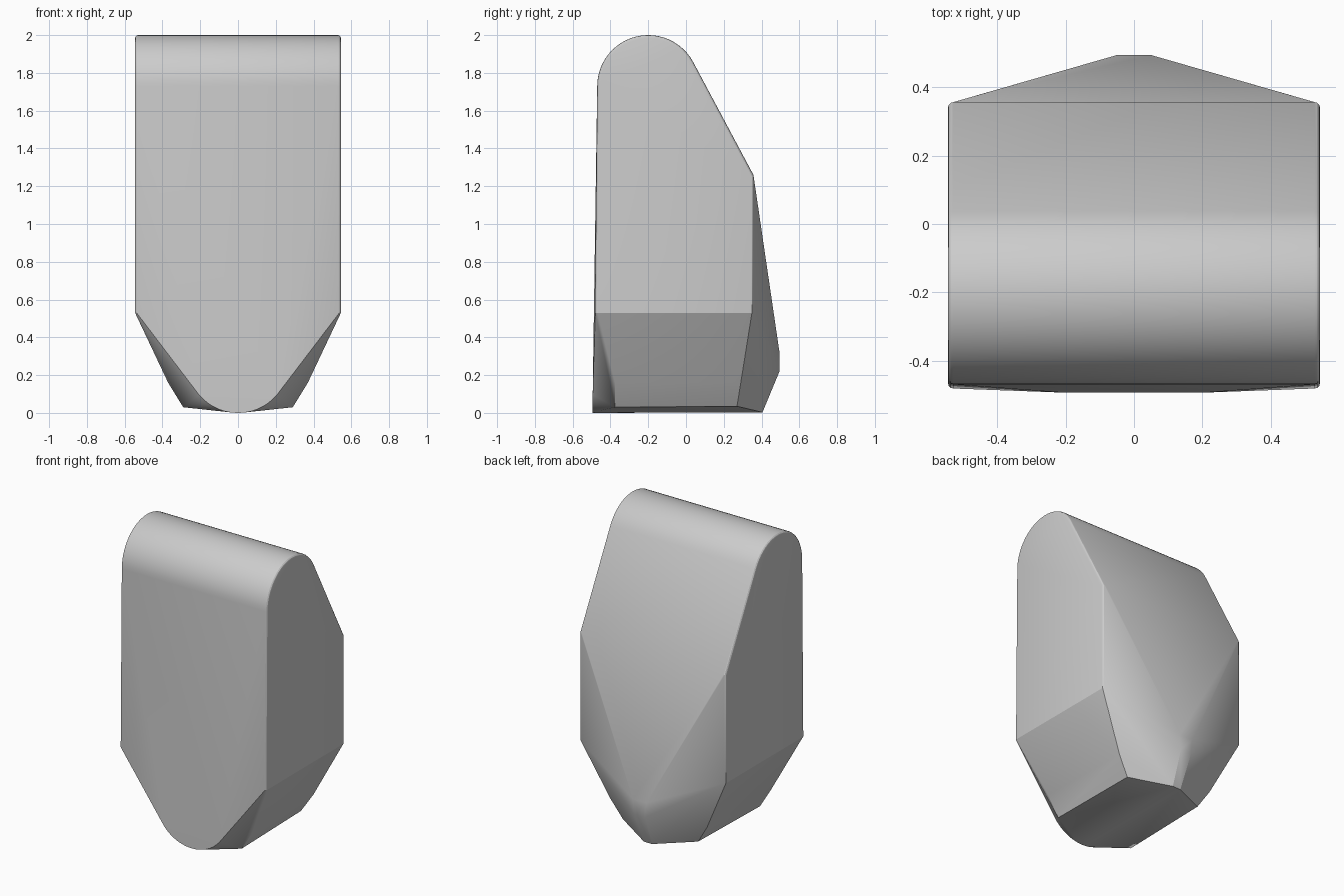
import bpy
import bmesh
import math

cube = bpy.data.objects.get("Cube")
if cube:
    bpy.data.objects.remove(cube, do_unlink=True)

grey = bpy.data.materials.new("plain grey")
grey.use_nodes = True
colour = (0.6, 0.6, 0.6, 1)
grey.diffuse_color = colour
grey.node_tree.nodes["Principled BSDF"].inputs["Base Color"].default_value = colour

HALF_WIDTH = 0.545
ROUNDING = 0.016


def side_outline(radius, inset):
    """Side wall outline in (y, z): round crown, sloped back, straight front."""
    pts = []
    for i in range(25):
        a = math.radians(180 - i * 152 / 24)
        pts.append((-0.2 + radius * math.cos(a), 1.73 + radius * math.sin(a)))
    pts += [(0.357 - inset, 1.26 - inset * 0.5), (0.357 - inset, 0.53),
            (-0.482 + inset, 0.53)]
    return pts


points = []
for s in (-1, 1):
    # Side walls with a narrow rounded rim
    for k in range(4):
        a = math.radians(30 * k)
        x = HALF_WIDTH - ROUNDING * (1 - math.cos(a))
        inset = ROUNDING * (1 - math.sin(a))
        points += [(s * x, y, z) for y, z in side_outline(0.27 - inset, inset)]

    # Curved lower tip of the front face
    for i in range(11):
        a = math.radians(i * 5)
        points.append((s * 0.27 * math.sin(a), -0.494, 0.27 * (1 - math.cos(a))))

    # Chamfered lower flanks and base
    points += [(s * 0.37, -0.375, 0.16), (s * 0.29, -0.375, 0.03),
               (s * 0.36, 0.29, 0.16), (s * 0.28, 0.27, 0.035)]

    # Rear ridge
    points += [(s * 0.05, 0.495, 0.32), (s * 0.04, 0.495, 0.22),
               (s * 0.03, 0.405, 0.003)]

# Wrap the outlines into one faceted shell
bm = bmesh.new()
for p in points:
    bm.verts.new(p)
bmesh.ops.remove_doubles(bm, verts=bm.verts, dist=0.0005)
hull = bmesh.ops.convex_hull(bm, input=bm.verts)
loose = [v for v in bm.verts if not v.link_faces]
bmesh.ops.delete(bm, geom=loose, context='VERTS')
bmesh.ops.dissolve_limit(bm, angle_limit=math.radians(0.5),
                         verts=bm.verts, edges=bm.edges)
bmesh.ops.recalc_face_normals(bm, faces=bm.faces)

mesh = bpy.data.meshes.new("wedge_body")
bm.to_mesh(mesh)
bm.free()
mesh.materials.append(grey)
body = bpy.data.objects.new("wedge_body", mesh)
bpy.context.collection.objects.link(body)

# Smooth crown and rim, crisp facets
bpy.ops.object.select_all(action='DESELECT')
body.select_set(True)
bpy.context.view_layer.objects.active = body
bpy.ops.object.shade_smooth_by_angle(angle=math.radians(25))
